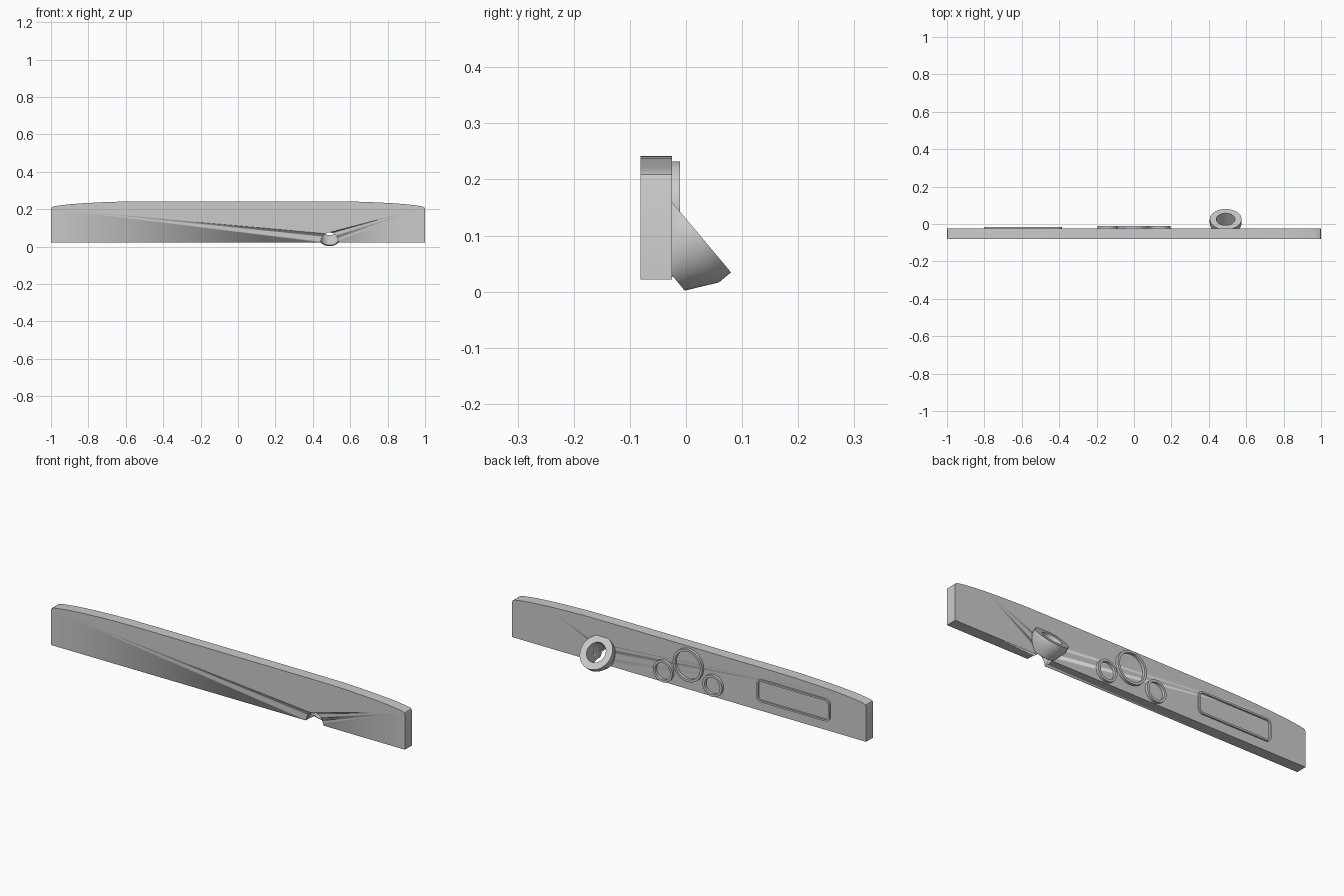
import bpy, bmesh, math
from mathutils import Vector, Matrix

cube = bpy.data.objects.get("Cube")
if cube:
    bpy.data.objects.remove(cube, do_unlink=True)

grey = bpy.data.materials.new("plain grey")
grey.use_nodes = True
colour = (0.6, 0.6, 0.6, 1)
grey.diffuse_color = colour
grey.node_tree.nodes["Principled BSDF"].inputs["Base Color"].default_value = colour

BACK, FRONT = -0.025, -0.081


def finish(name, bm, angle=30):
    bmesh.ops.recalc_face_normals(bm, faces=bm.faces)
    mesh = bpy.data.meshes.new(name)
    bm.to_mesh(mesh)
    bm.free()
    mesh.materials.append(grey)
    obj = bpy.data.objects.new(name, mesh)
    bpy.context.collection.objects.link(obj)
    bpy.ops.object.select_all(action="DESELECT")
    obj.select_set(True)
    bpy.context.view_layer.objects.active = obj
    bpy.ops.object.shade_smooth_by_angle(angle=math.radians(angle))
    return obj


def prism(name, outline, y0, y1):
    """Extrude an x-z outline from y0 to y1."""
    bm = bmesh.new()
    face = bm.faces.new([bm.verts.new((x, y0, z)) for x, z in outline])
    out = bmesh.ops.extrude_face_region(bm, geom=[face])
    verts = [v for v in out["geom"] if isinstance(v, bmesh.types.BMVert)]
    bmesh.ops.translate(bm, verts=verts, vec=(0, y1 - y0, 0))
    return finish(name, bm)


def frame(name, outer, inner, y0, y1):
    """Raised rim between two matching x-z outlines."""
    bm = bmesh.new()
    loops = [[bm.verts.new((x, y, z)) for x, z in pts]
             for pts, y in ((outer, y0), (outer, y1), (inner, y1), (inner, y0))]
    bridge(bm, loops)
    return finish(name, bm)


def bridge(bm, loops):
    for a, b in zip(loops, loops[1:] + loops[:1]):
        for i in range(len(a)):
            j = (i + 1) % len(a)
            bm.faces.new((a[i], a[j], b[j], b[i]))


def circle(cx, cz, r, n=48):
    return [(cx + r * math.cos(math.tau * i / n), cz + r * math.sin(math.tau * i / n))
            for i in range(n)]


def rounded_rect(cx, cz, hw, hh, r, n=6):
    pts = []
    for k, (sx, sz) in enumerate(((1, 1), (-1, 1), (-1, -1), (1, -1))):
        for i in range(n + 1):
            a = math.pi / 2 * (k + i / n)
            pts.append((cx + sx * (hw - r) + r * math.cos(a),
                        cz + sz * (hh - r) + r * math.sin(a)))
    return pts


# Dashboard slab with a gently crowned top edge
half = [(1, 0.022), (1, 0.202), (0.997, 0.209), (0.988, 0.214), (0.96, 0.219),
        (0.9, 0.226), (0.82, 0.232), (0.72, 0.237), (0.6, 0.241), (0.45, 0.242)]
panel = prism("dashboard_panel", half + [(-x, z) for x, z in reversed(half)], FRONT, BACK)

# Steering column collar, tilted; local z runs up along the bore
axis = Vector((0, 0.766, 0.643))
tilt = Matrix.Translation((0.49, 0.0255, 0.0995)) @ axis.to_track_quat("Z", "Y").to_matrix().to_4x4()


def tube(name, profile, n=64):
    bm = bmesh.new()
    loops = [[bm.verts.new(tilt @ Vector((x, y, h))) for x, y in circle(0, 0, r, n)]
             for r, h in profile]
    bridge(bm, loops)
    return finish(name, bm)


BORE = 0.05
tube("column_collar", [(BORE, 0), (0.085, 0), (0.085, -0.028), (0.057, -0.084), (BORE, -0.084)])

# Bore of the column through the slab
bm = bmesh.new()
bmesh.ops.create_cone(bm, cap_ends=True, segments=64, radius1=BORE, radius2=BORE, depth=0.5,
                      matrix=tilt @ Matrix.Translation((0, 0, -0.1)))
cutter = finish("column_bore_cutter", bm)
cutter.hide_render = True
cutter.hide_viewport = True
cut = panel.modifiers.new("column bore", "BOOLEAN")
cut.object = cutter
cut.operation = "DIFFERENCE"
cut.solver = "EXACT"

# Gauge bezels
for name, x, z, r in (("large_gauge_bezel", 0, 0.149, 0.083),
                      ("left_gauge_bezel", 0.14, 0.082, 0.055),
                      ("right_gauge_bezel", -0.14, 0.082, 0.055)):
    frame(name, circle(x, z, r), circle(x, z, r - 0.012), BACK - 0.002, -0.011)

# Glovebox trim
frame("glovebox_trim", rounded_rect(-0.592, 0.126, 0.207, 0.057, 0.025),
      rounded_rect(-0.592, 0.126, 0.198, 0.048, 0.016), BACK - 0.002, -0.017)
